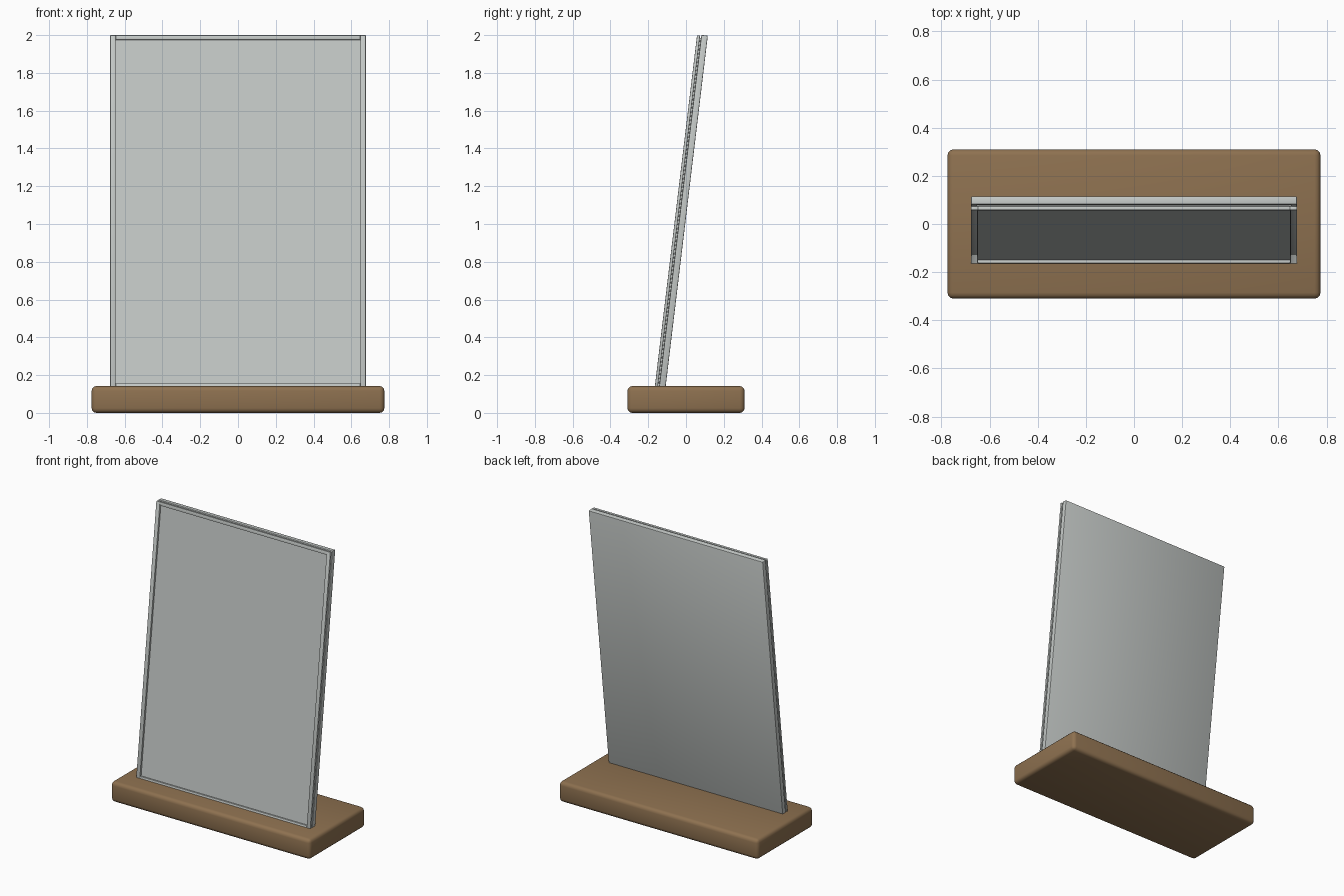
import bpy, math
from mathutils import Matrix

if "Cube" in bpy.data.objects:
    bpy.data.objects.remove(bpy.data.objects["Cube"])


def material(name, rgb):
    m = bpy.data.materials.new(name)
    m.diffuse_color = (*rgb, 1)
    m.use_nodes = True
    m.node_tree.nodes["Principled BSDF"].inputs["Base Color"].default_value = m.diffuse_color
    return m


wood = material("brown wood", (0.27, 0.165, 0.08))
acrylic = material("pale grey acrylic", (0.56, 0.59, 0.575))


def box(name, lo, hi, mat, bevel, segments, matrix=Matrix()):
    """Bevelled box between two corners, then placed by a matrix."""
    bpy.ops.mesh.primitive_cube_add(size=1)
    ob = bpy.context.object
    ob.name = name
    size = [b - a for a, b in zip(lo, hi)]
    mid = [(a + b) / 2 for a, b in zip(lo, hi)]
    ob.data.transform(Matrix.Translation(mid) @ Matrix.Diagonal((*size, 1)))
    ob.matrix_world = matrix
    ob.data.materials.append(mat)
    mod = ob.modifiers.new("soft edges", "BEVEL")
    mod.width = bevel
    mod.segments = segments
    bpy.ops.object.modifier_apply(modifier=mod.name)
    bpy.ops.object.shade_smooth_by_angle(angle=math.radians(35))
    return ob


# Wooden base
box("base", (-0.775, -0.31, 0), (0.775, 0.31, 0.142), wood, 0.025, 3)

# Leaning frame: local x across, y depth behind the front, z up the slope
lean = Matrix.Translation((0, -0.165, 0.14)) @ Matrix.Rotation(math.radians(-6.85), 4, 'X')
W, IN, H, SUNK = 0.677, 0.648, 1.873, -0.03

# Thick back panel and the thin sheet held in front of it
box("back_panel", (-W, 0.023, SUNK), (W, 0.057, H + 0.004), acrylic, 0.004, 2, lean)
box("front_sheet", (-IN - 0.006, 0.014, SUNK), (IN + 0.006, 0.0235, H - 0.012),
    acrylic, 0.001, 1, lean)

# Front rails: two sides, top and bottom
for side, x0, x1 in (("left", -W, -IN), ("right", IN, W)):
    box(side + "_rail", (x0, 0, SUNK), (x1, 0.016, H), acrylic, 0.003, 2, lean)
for name, z0, z1 in (("top_rail", H - 0.025, H), ("bottom_rail", SUNK, 0.016)):
    box(name, (-IN, 0, z0), (IN, 0.016, z1), acrylic, 0.003, 2, lean)
